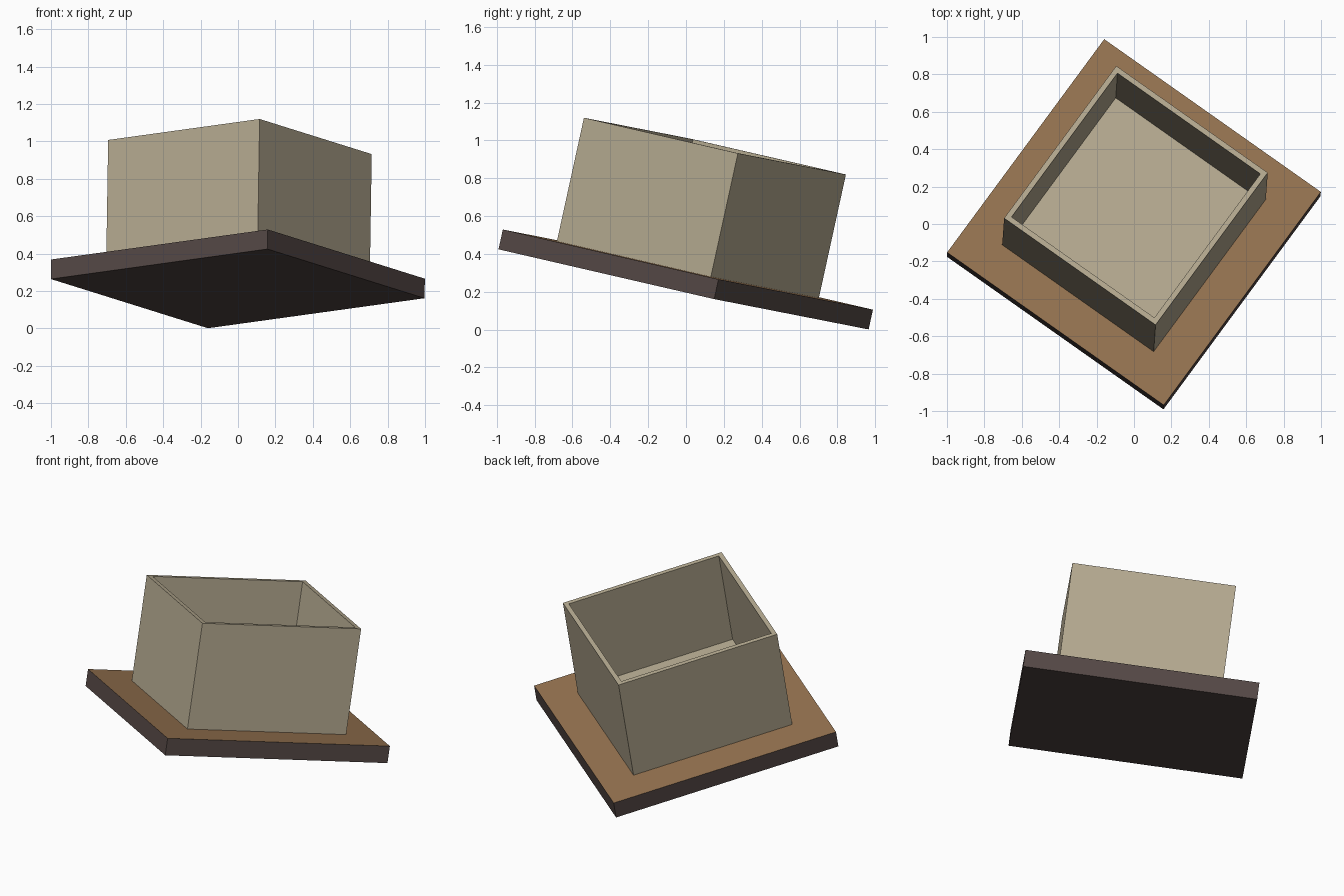
import bpy, bmesh
from mathutils import Vector, Matrix

if "Cube" in bpy.data.objects:
    bpy.data.objects.remove(bpy.data.objects["Cube"])

# Tilted frame: origin at the centre of the plate's top face
ex = Vector((0.84, 1.14, -0.263)).normalized()
ey = Vector((-1.16, 0.815, -0.16))
ey = (ey - ex * ey.dot(ex)).normalized()
ez = ex.cross(ey)
FRAME = Matrix((ex, ey, ez)).transposed().to_4x4()
FRAME.translation = (0, 0.01, 0.317)


def material(name, rgb):
    m = bpy.data.materials.new(name)
    m.diffuse_color = (*rgb, 1)
    m.use_nodes = True
    m.node_tree.nodes["Principled BSDF"].inputs["Base Color"].default_value = m.diffuse_color
    return m


def box_bmesh(sx, sy, z0, z1):
    bm = bmesh.new()
    bmesh.ops.create_cube(bm, size=1)
    bmesh.ops.scale(bm, vec=(sx, sy, z1 - z0), verts=bm.verts)
    bmesh.ops.translate(bm, vec=(0, 0, (z0 + z1) / 2), verts=bm.verts)
    bm.normal_update()
    return bm


def finish(name, bm, mats):
    me = bpy.data.meshes.new(name)
    bm.to_mesh(me)
    bm.free()
    ob = bpy.data.objects.new(name, me)
    for m in mats:
        me.materials.append(m)
    ob.matrix_world = FRAME
    bpy.context.collection.objects.link(ob)
    return ob


wood = material("warm_wood", (0.30, 0.17, 0.08))
edge = material("dark_wood", (0.09, 0.065, 0.06))
cream = material("aged_cream", (0.46, 0.40, 0.28))

# Base plate: warm top, darker edges and underside
bm = box_bmesh(1.44, 1.426, -0.107, 0)
for f in bm.faces:
    f.material_index = 0 if f.normal.z > 0.5 else 1
finish("base_plate", bm, [wood, edge])

# Open box: inset the top for the rim, then sink the inner face to the floor
WALL, HEIGHT, FLOOR = 0.04, 0.668, 0.05
bm = box_bmesh(1.028, 0.997, 0, HEIGHT)
top = max(bm.faces, key=lambda f: f.normal.z)
bmesh.ops.inset_region(bm, faces=[top], thickness=WALL)
ext = bmesh.ops.extrude_face_region(bm, geom=[top])
verts = [g for g in ext["geom"] if isinstance(g, bmesh.types.BMVert)]
bmesh.ops.translate(bm, vec=(0, 0, FLOOR - HEIGHT), verts=verts)
if top.is_valid:
    bmesh.ops.delete(bm, geom=[top], context='FACES_ONLY')
bmesh.ops.recalc_face_normals(bm, faces=bm.faces)
finish("open_box", bm, [cream])
